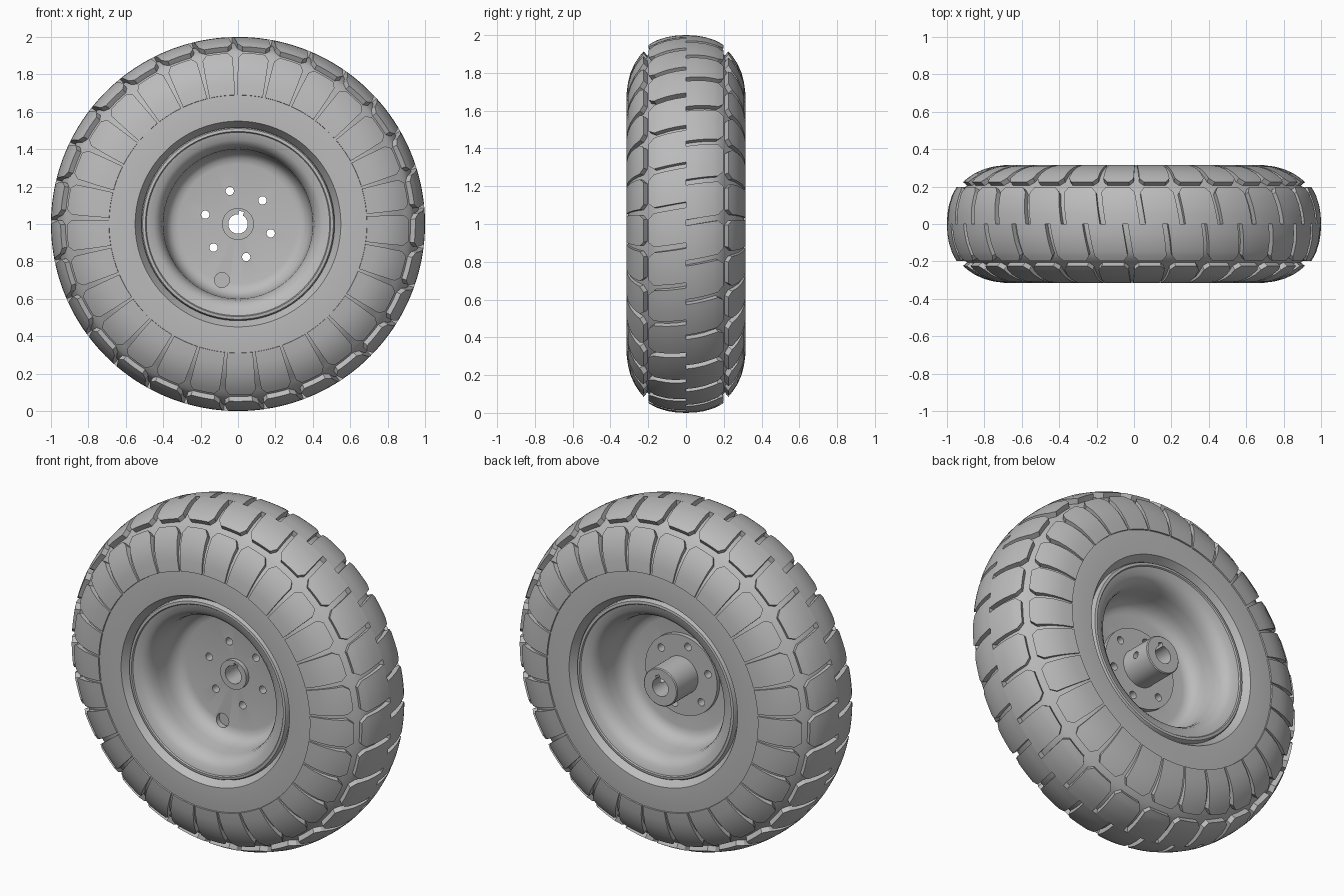
import bpy, bmesh, math
from math import sin, cos, pi, radians
from mathutils import Matrix, Vector

if "Cube" in bpy.data.objects:
    bpy.data.objects.remove(bpy.data.objects["Cube"], do_unlink=True)

AXLE = Vector((0, 0, 1))
LUGS = 29
PITCH = 2 * pi / LUGS

grey = bpy.data.materials.new("plain grey")
grey.use_nodes = True
grey.diffuse_color = (0.5, 0.5, 0.5, 1)
grey.node_tree.nodes["Principled BSDF"].inputs["Base Color"].default_value = (0.5, 0.5, 0.5, 1)


def finish(name, bm):
    """Turn a bmesh into a named grey object."""
    bmesh.ops.recalc_face_normals(bm, faces=bm.faces)
    mesh = bpy.data.meshes.new(name)
    bm.to_mesh(mesh)
    bm.free()
    mesh.materials.append(grey)
    obj = bpy.data.objects.new(name, mesh)
    bpy.context.collection.objects.link(obj)
    return obj


def smooth(obj, angle=32):
    bpy.ops.object.select_all(action="DESELECT")
    obj.select_set(True)
    bpy.context.view_layer.objects.active = obj
    bpy.ops.object.shade_smooth_by_angle(angle=radians(angle))


def polar(r, y, a):
    """Point at radius r and angle a from the top, about the axle."""
    return Vector((r * sin(a), y, r * cos(a))) + AXLE


def lathe(name, loop, steps=96):
    """Revolve a closed (radius, y) loop about the axle."""
    bm = bmesh.new()
    rings = [[bm.verts.new(polar(r, y, 2 * pi * i / steps)) for r, y in loop]
             for i in range(steps)]
    for i in range(steps):
        a, b = rings[i], rings[(i + 1) % steps]
        for j in range(len(loop)):
            k = (j + 1) % len(loop)
            bm.faces.new((a[j], a[k], b[k], b[j]))
    return finish(name, bm)


def mirrored(half):
    """Close a half profile by reflecting it to the other side."""
    return half + [(r, -y) for r, y in reversed(half)]


def cut(targets, name, pieces):
    """Cut cylinders (matrix, radius, length) or boxes (matrix, size) from targets."""
    bm = bmesh.new()
    for matrix, size, length in pieces:
        if length:
            bmesh.ops.create_cone(bm, cap_ends=True, segments=24, radius1=size,
                                  radius2=size, depth=length, matrix=matrix)
        else:
            bmesh.ops.create_cube(bm, size=1, matrix=matrix @ Matrix.Diagonal((*size, 1)))
    cutter = finish(name, bm)
    cutter.hide_render = True
    for obj in targets:
        mod = obj.modifiers.new(name, "BOOLEAN")
        mod.operation = "DIFFERENCE"
        mod.solver = "EXACT"
        mod.object = cutter
        bpy.context.view_layer.objects.active = obj
        bpy.ops.object.modifier_apply(modifier=name)
    bpy.data.objects.remove(cutter, do_unlink=True)


def sink(r, y, depth):
    """Move a profile point inward, toward the middle of the tyre section."""
    d = Vector((0.64 - r, -y))
    return Vector((r, y)) + d.normalized() * depth


# Outer tyre section: crown lugs and shoulder lugs as (radius, y, groove half width)
GAP = 0.015
crown = [(1.0, 0.0, GAP), (0.998, 0.05, GAP), (0.99, 0.1, GAP), (0.974, 0.15, GAP),
         (0.965, 0.17, GAP), (0.948, 0.198, 0.04)]
shoulder = [(0.915, 0.224, 0.04), (0.89, 0.245, GAP), (0.85, 0.272, 0.013), (0.8, 0.294, 0.01),
            (0.75, 0.307, 0.008), (0.69, 0.315, 0.006)]

# Tyre carcass lying at groove depth
floor = [tuple(sink(r, y, 0.03)) for r, y, g in crown[1:] + shoulder[:2]]
floor += [tuple(sink(r, y, d)) for (r, y, g), d in zip(shoulder[2:], (0.024, 0.016, 0.011, 0.008))]
tyre = lathe("tyre_carcass", mirrored(floor + [(0.55, 0.305), (0.515, 0.25)]), 116)
smooth(tyre)


def lugs(name, rows, side):
    """Ring of raised blocks following the section rows on one side."""
    bm = bmesh.new()
    cols = 6
    for n in range(LUGS):
        grids = []
        for depth in (0, 0.045):
            grid = []
            for r, y, gap in rows:
                lean = -0.048 + 0.033 * min(y / 0.2, 1)
                mid = (n + 0.5) * PITCH + lean
                half = PITCH / 2 - gap / r
                rr, yy = sink(r, y, depth)
                # the back is the front turned half way round
                grid.append([bm.verts.new(polar(rr, side * yy, -side * (mid + half * (2 * c / cols - 1))))
                             for c in range(cols + 1)])
            for u, v in zip(grid, grid[1:]):
                for c in range(cols):
                    bm.faces.new((u[c], u[c + 1], v[c + 1], v[c]))
            grids.append(grid)
        # walls round the block
        rims = [g[0] + [row[-1] for row in g[1:-1]] + g[-1][::-1]
                + [row[0] for row in g[-2:0:-1]] for g in grids]
        for i in range(len(rims[0])):
            bm.faces.new((rims[0][i - 1], rims[0][i], rims[1][i], rims[1][i - 1]))
    smooth(finish(name, bm))


for label, side in (("front", -1), ("back", 1)):
    lugs(label + "_crown_lugs", crown, side)
    lugs(label + "_shoulder_lugs", shoulder, side)

# Dished rim with rolled lips
dish = [(0.518, 0.24), (0.516, 0.275), (0.51, 0.285), (0.495, 0.287), (0.49, 0.28), (0.45, 0.27),
        (0.425, 0.25), (0.408, 0.22), (0.4, 0.18), (0.396, 0.11), (0.388, 0.075),
        (0.372, 0.045), (0.35, 0.027), (0.32, 0.02), (0.06, 0.02)]
rim = lathe("rim", mirrored(dish))

# Hub with front collar, bolt flange and rear barrel
hub = lathe("hub", [(0.052, -0.045), (0.085, -0.045), (0.085, 0.01), (0.235, 0.01), (0.235, 0.045),
                    (0.11, 0.045), (0.11, 0.235), (0.105, 0.24), (0.052, 0.24)], 64)

# Bolt holes, valve recess, keyway and set screw hole
along = Matrix.Rotation(pi / 2, 4, "X")
bolts = [(Matrix.Translation(polar(0.182, 0, radians(-14 + 60 * i))) @ along, 0.022, 0.4)
         for i in range(6)]
cut((rim, hub), "bolt_cutter", bolts)
cut((rim,), "valve_cutter", [(Matrix.Translation(polar(0.312, -0.1, radians(196))) @ along, 0.04, 0.21)])
key = Matrix.Translation(AXLE) @ Matrix.Rotation(radians(16), 4, "Y") @ Matrix.Translation((0, 0.1, 0.04))
cut((hub, rim), "key_cutter", [(key, (0.026, 0.6, 0.06), 0)])
screw = Matrix.Translation((0.1, 0.145, 1)) @ Matrix.Rotation(pi / 2, 4, "Y")
cut((hub,), "screw_cutter", [(screw, 0.02, 0.14)])
smooth(rim)
smooth(hub)
